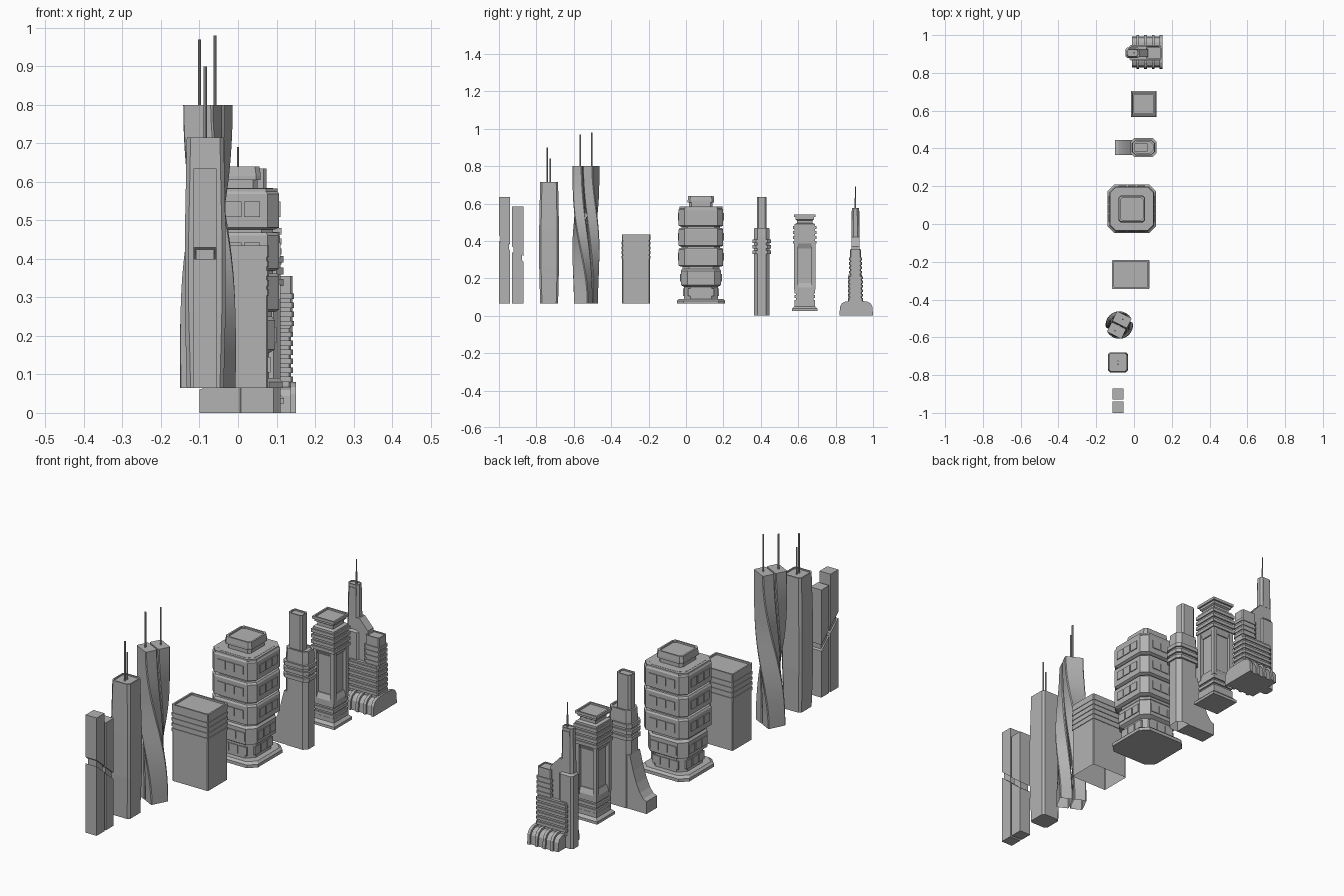
import bpy
import math
from mathutils import Matrix, Vector

cube = bpy.data.objects.get("Cube")
if cube:
    bpy.data.objects.remove(cube, do_unlink=True)

grey = bpy.data.materials.new("concrete_grey")
grey.use_nodes = True
shade = (.45, .45, .45, 1)
grey.diffuse_color = shade
grey.node_tree.nodes["Principled BSDF"].inputs["Base Color"].default_value = shade
signs = (-1, 1)


def make(name, verts, faces):
    mesh = bpy.data.meshes.new(name)
    mesh.from_pydata(verts, [], faces)
    mesh.materials.append(grey)
    part = bpy.data.objects.new(name, mesh)
    bpy.context.collection.objects.link(part)
    return part


class Stack:
    """Grows a closed shell upwards from a rectangle with optional cut corners."""

    def __init__(self, x, y, z, wide, deep, corner=0):
        self.x, self.y, self.z = x, y, z
        self.wide, self.deep, self.corner = wide, deep, corner
        self.verts, self.faces, self.count = [], [], 0
        self.ring()

    def ring(self):
        outline = []
        for sx, sy in ((1, 1), (-1, 1), (-1, -1), (1, -1)):
            side = (sx * self.wide, sy * (self.deep - self.corner))
            end = (sx * (self.wide - self.corner), sy * self.deep)
            if self.corner == 0:
                outline.append(side)
            else:
                outline += [side, end] if sx == sy else [end, side]
        start, n = len(self.verts), len(outline)
        self.verts += [(self.x + px, self.y + py, self.z) for px, py in outline]
        if start:
            for i in range(n):
                j = (i + 1) % n
                self.faces.append((start - n + i, start - n + j, start + j, start + i))
        self.count = n

    def up(self, height, grow=0):
        self.z += height
        self.wide += grow
        self.deep += grow
        self.ring()
        return self

    def step(self, grow):
        return self.up(0, grow)

    def ledges(self, count, height, out):
        for _ in range(count):
            self.step(out).up(height * .6 / count).step(-out).up(height * .4 / count)
        return self

    def parapet(self, lip):
        return self.step(-lip).up(-lip)

    def finish(self, name, floor=True):
        total = len(self.verts)
        self.faces.append(tuple(range(total - self.count, total)))
        if floor:
            self.faces.append(tuple(reversed(range(self.count))))
        return make(name, self.verts, self.faces)


def extrude(name, points, start, end, axis):
    """Push a y-z profile along x, or an x-z profile along y."""
    n = len(points)
    verts = [(t, a, b) if axis == "x" else (a, t, b) for t in (start, end) for a, b in points]
    faces = [(i, (i + 1) % n, n + (i + 1) % n, n + i) for i in range(n)]
    faces += [tuple(reversed(range(n))), tuple(range(n, n + n))]
    part = make(name, verts, faces)
    if axis == "y":
        part.data.flip_normals()


def mast(name, x, y, base, top, radius=.004):
    bpy.ops.mesh.primitive_cylinder_add(vertices=8, radius=radius, depth=top - base,
                                        location=(x, y, (base + top) / 2))
    part = bpy.context.object
    part.name = name
    part.data.materials.append(grey)


# Split twin towers, each cut by a slanting gap around a slim core
ground, gap, drop = .065, .03, .05
for label, front, top, cut in (("front", -1, .635, .4), ("back", -.93, .585, .34)):
    rear, left, right = front + .06, -.115, -.056
    extrude("split_tower_lower_" + label,
            [(front, ground), (rear, ground), (rear, cut - drop), (front, cut)], left, right, "x")
    extrude("split_tower_upper_" + label,
            [(front, cut + gap), (rear, cut + gap - drop), (rear, top), (front, top)], left, right, "x")
    Stack((left + right) / 2, (front + rear) / 2, cut - .1, .023, .023).up(.2).finish(
        "split_tower_core_" + label)

# Plain bulging tower with two masts
x, y = -.085, -.732
tower = Stack(x, y, ground, .048, .048, .01)
tower.up(.2, .005).up(.2).up(.25, -.005).parapet(.006).finish("bulging_tower")
mast("bulging_tower_tall_mast", x, y - .01, .7, .9)
mast("bulging_tower_short_mast", x, y + .007, .7, .84)

# Twisted tower made of two halves turning round each other
roof, steps = .8, 28
for side, label, top in ((1, "back", .98), (-1, "front", .97)):
    half = Stack(0, side * .032, ground, .043, .029, .004)
    for _ in range(steps):
        half.up((roof - ground) / steps)
    part = half.finish("twisted_half_" + label, floor=False)
    for vert in part.data.vertices:
        t = (roof - vert.co.z) / (roof - ground)
        ease = t * t * (3 - t - t)
        turn = Matrix.Rotation(math.radians(90 * ease - 27), 3, "Z")
        vert.co = turn @ vert.co + Vector((-.078, -.535, 0))
    bpy.ops.object.select_all(action="DESELECT")
    bpy.context.view_layer.objects.active = part
    part.select_set(True)
    bpy.ops.object.shade_smooth_by_angle(angle=math.radians(30))
    mast("twisted_mast_" + label, side * .02 - .08, side * .03 - .535, roof - .01, top)

# Wide block with ledges near the top
block = Stack(-.018, -.267, ground, .096, .074, .004)
block.up(.24).ledges(4, .1, .003).step(.002).up(.03).parapet(.008)
block.finish("wide_block", floor=False)

# Large tiered octagonal block
x, y = -.012, .08
plinth = Stack(x, y, ground, .128, .128, .035)
plinth.up(.015).up(.01, -.01).step(-.026).up(.065).up(.01, .016).up(.075).up(.01, -.008).up(.02)
plinth.finish("tiered_plinth")
storey = .107
for level in range(3):
    tier = Stack(x, y, .262 + storey * level, .108, .108, .03)
    tier.up(.006, .011).up(.086).up(.008, -.005).step(-.011).up(.008)
    tier.finish(f"tiered_storey_{level}")
Stack(x, y, .57, .115, .115, .03).up(.013).finish("tiered_roof")
house = Stack(x, y, .58, .063, .063, .012)
house.up(.025).step(.008).up(.01).up(.025, -.003).parapet(.008).finish("tiered_penthouse")

# Window panels on its four sides
bases = [.105, .182] + [.295 + storey * level for level in range(3)]
for level, base in enumerate(bases):
    reach = (.092, .108, .119, .119, .119)[level]
    for side in signs:
        for bay in (-1, 0, 1):
            along = bay * .048
            for label, dx, dy, wide, deep in (("x", side * reach, along, .004, .021),
                                              ("y", along, side * reach, .021, .004)):
                Stack(x + dx, y + dy, base, wide, deep).up(.04).finish(
                    f"panel_{label}_{level}_{side}_{bay}")

# Slender tower with a flared foot and a ringed collar
x, y, rise, reach = .05, .405, .2, .09
curve = [(-.01 - reach * t, .06 + rise * (1 - t) ** 2) for t in (0, .2, .4, .6, .8, 1)]
extrude("slender_foot", [(-.1, 0), (x, 0), (x, .06 + rise)] + curve, y - .039, y + .039, "y")
shaft = Stack(x, y, 0, .06, .042, .018)
shaft.up(.33).ledges(3, .09, .008).up(.05, -.002).parapet(.008).finish("slender_shaft", floor=False)
Stack(.037, y, .44, .037, .025, .008).up(.195).parapet(.006).finish("slender_top")

# Pagoda-like tower: stepped base, open shaft, ribbed head, flared cap
x, y = .051, .635
base = Stack(x, y, .025, .068, .068)
base.up(.013).up(.012, -.012).up(.02).step(-.008).ledges(2, .05, .007)
base.step(.007).up(.03).up(.025, -.01).finish("pagoda_base")
Stack(x, y, .15, .04, .04).up(.25).finish("pagoda_core")
for sx in signs:
    for sy in signs:
        Stack(x + sx * .047, y + sy * .047, .14, .01, .01).up(.26).finish(f"pagoda_post_{sx}_{sy}")
head = Stack(x, y, .36, .045, .045)
head.up(.025, .011).ledges(4, .105, .006).up(.005, -.014).up(.015).up(.005, .008)
head.up(.012).step(.008).up(.013).parapet(.008).finish("pagoda_head")


# Arched podium with ribs
y = .91


def arch(name, half, top, start, end):
    points = []
    for k in range(9):
        angle = math.pi * k / 8
        across = math.cos(angle)
        points.append((y + half * math.copysign(math.sqrt(abs(across)), across),
                       top * math.sqrt(abs(math.sin(angle)))))
    extrude(name, points, start, end, "x")


arch("podium", .082, .07, -.01, .146)
for k in range(4):
    x = .02 + .041 * k
    arch(f"podium_rib_{k}", .09, .08, x - .007, x + .007)

# Stepped tower standing on the podium
y = .906
lower = Stack(.06, y, .06, .078, .036, .006)
lower.up(.02).ledges(6, .14, .005).finish("stepped_lower")
upper = Stack(.104, y, .2, .037, .03, .005)
upper.up(.025).ledges(4, .095, .004).up(.035).parapet(.005).finish("stepped_upper")
extrude("stepped_shoulder", [(0, .15), (.075, .15), (.075, .37), (.03, .42), (0, .42)],
        y - .021, y + .021, "y")
spire = Stack(-.008, y, 0, .038, .028, .01)
spire.up(.35).up(.01, -.008).step(.002).up(.215, -.003).parapet(.004).finish("spire_tower")
for side in signs:
    Stack(-.007, y + side * .019, .42, .019, .003).up(.14).finish(f"spire_fin_{side}")
mast("spire_mast_base", 0, y, .56, .63)
mast("spire_mast", 0, y, .62, .69, .002)
